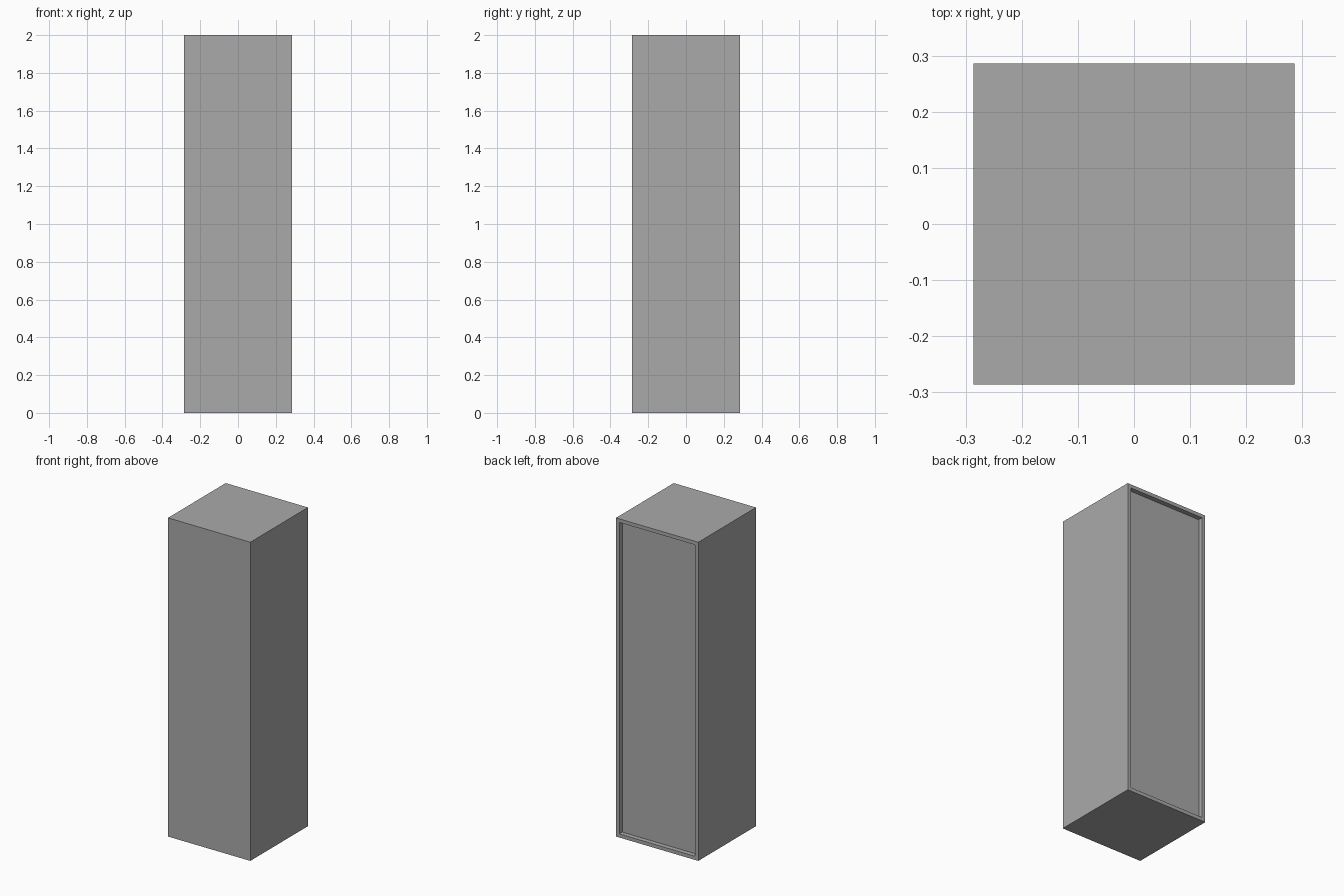
import bpy
import bmesh

if "Cube" in bpy.data.objects:
    bpy.data.objects.remove(bpy.data.objects["Cube"])

W, H = 0.5714, 2.0          # footprint side and height
BORDER, DEPTH = 0.032, 0.03  # back frame width and recess depth

grey = bpy.data.materials.new("plain_grey")
grey.diffuse_color = (0.4, 0.4, 0.4, 1)
grey.use_nodes = True
grey.node_tree.nodes["Principled BSDF"].inputs["Base Color"].default_value = grey.diffuse_color

# Upright cabinet block
bm = bmesh.new()
bmesh.ops.create_cube(bm, size=1)
for v in bm.verts:
    v.co.x *= W
    v.co.y *= W
    v.co.z = (v.co.z + 0.5) * H
bm.normal_update()

# Recessed panel in the back, with straight walls
back = max(bm.faces, key=lambda f: f.normal.y)
bmesh.ops.inset_region(bm, faces=[back], thickness=BORDER)
walls = bmesh.ops.extrude_discrete_faces(bm, faces=[back])
panel = walls["faces"][0]
bmesh.ops.translate(bm, verts=panel.verts[:], vec=(0, -DEPTH, 0))
bmesh.ops.recalc_face_normals(bm, faces=bm.faces[:])

mesh = bpy.data.meshes.new("cabinet_body")
bm.to_mesh(mesh)
bm.free()
mesh.materials.append(grey)
body = bpy.data.objects.new("cabinet_body", mesh)
bpy.context.collection.objects.link(body)
